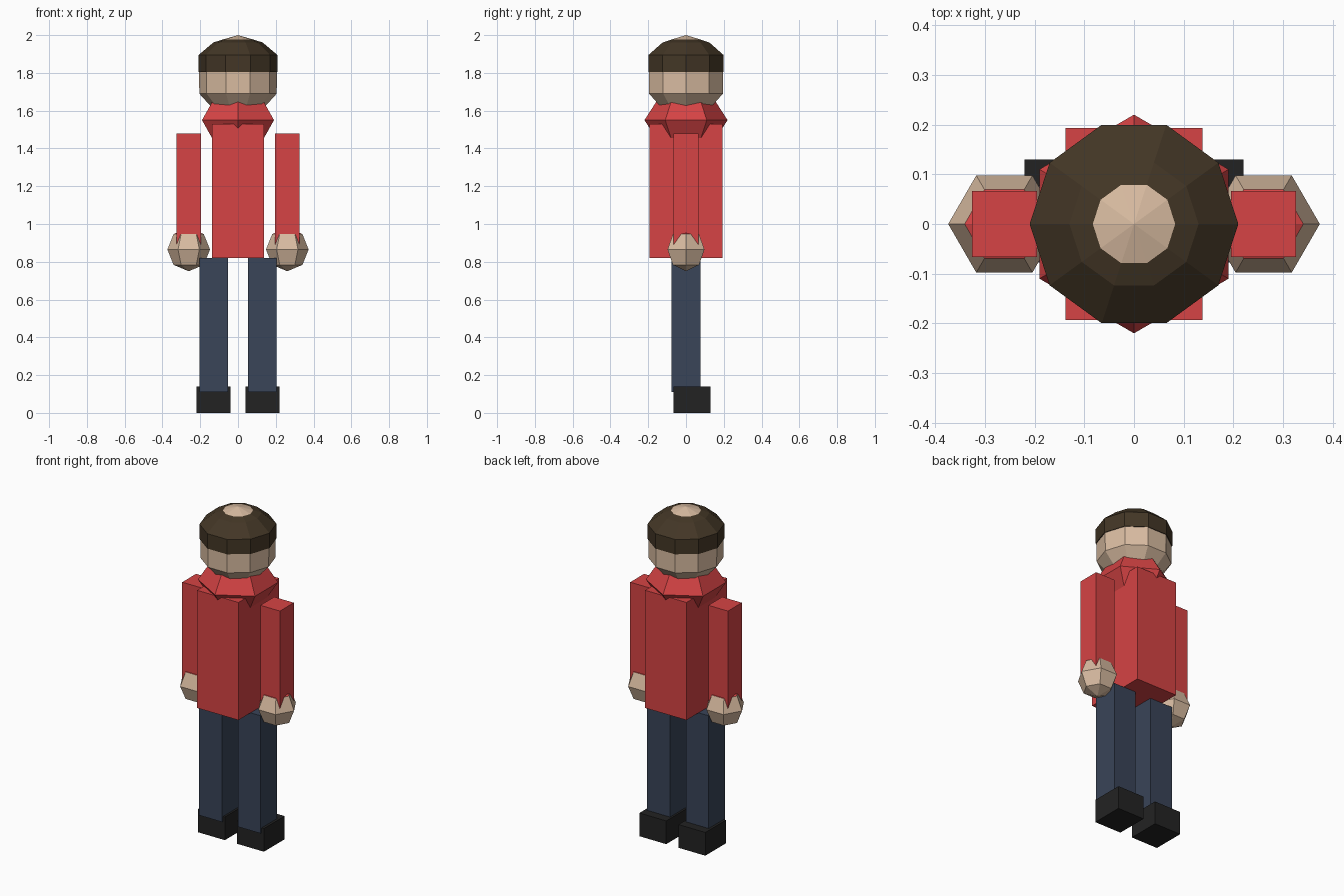
import bpy, bmesh, math

if "Cube" in bpy.data.objects:
    bpy.data.objects.remove(bpy.data.objects["Cube"])


def material(name, rgb):
    m = bpy.data.materials.new(name)
    m.diffuse_color = (*rgb, 1)
    m.use_nodes = True
    m.node_tree.nodes["Principled BSDF"].inputs["Base Color"].default_value = m.diffuse_color
    return m


RED = material("shirt red", (0.67, 0.057, 0.058))
SKIN = material("skin tan", (0.69, 0.50, 0.355))
BROWN = material("hair brown", (0.056, 0.037, 0.019))
NAVY = material("trouser navy", (0.041, 0.058, 0.098))
BLACK = material("shoe black", (0.0165, 0.0165, 0.0165))


def finish(bm, name, mats):
    bmesh.ops.recalc_face_normals(bm, faces=bm.faces)
    me = bpy.data.meshes.new(name)
    bm.to_mesh(me)
    bm.free()
    for m in mats:
        me.materials.append(m)
    ob = bpy.data.objects.new(name, me)
    bpy.context.collection.objects.link(ob)
    return ob


def box(name, x, y, z, mat):
    """Box from (min, max) ranges on each axis."""
    bm = bmesh.new()
    bmesh.ops.create_cube(bm, size=1)
    for v in bm.verts:
        v.co = [(a + b) / 2 + c * (b - a) for c, (a, b) in zip(v.co, (x, y, z))]
    return finish(bm, name, [mat])


def lathe(name, profile, sides, mats, phase=0.0, x=0.0):
    """Faceted turned shape from (radius, z) points, radius 0 makes a pole."""
    bm = bmesh.new()
    rings = []
    for r, z in profile:
        if r == 0:
            rings.append([bm.verts.new((x, 0, z))] * sides)
        else:
            angles = [phase + math.tau * i / sides for i in range(sides)]
            rings.append([bm.verts.new((x + r * math.cos(a), r * math.sin(a), z))
                          for a in angles])
    for lo, hi in zip(rings, rings[1:]):
        for i in range(sides):
            j = (i + 1) % sides
            bm.faces.new(dict.fromkeys((lo[i], lo[j], hi[j], hi[i])))
    return finish(bm, name, mats)


def ball(r, z, height):
    """Four-ring ball profile."""
    c = math.sqrt(0.5)
    return [(0, z - height), (r * c, z - height * c), (r, z),
            (r * c, z + height * c), (0, z + height)]


# Torso and collar
box("torso", (-0.138, 0.138), (-0.193, 0.193), (0.82, 1.53), RED)
lathe("collar", ball(0.22, 1.55, 0.141), 6, [RED], phase=math.pi / 2)

# Head, with the crown showing through the ring of hair
lathe("head", [(0, 1.58), (0.132, 1.61), (0.205, 1.69), (0.206, 1.89),
               (0.12, 1.957), (0.083, 1.976), (0, 2.0)], 10, [SKIN])
lathe("hair", [(0.19, 1.804), (0.21, 1.804), (0.21, 1.894), (0.13, 1.961),
               (0.083, 1.976)], 10, [BROWN])

# Limbs on both sides
for side, s in (("left", -1), ("right", 1)):
    def span(a, b):
        return tuple(sorted((s * a, s * b)))

    box(side + "_arm", span(0.195, 0.326), (-0.066, 0.066), (0.86, 1.48), RED)
    hand = lathe(side + "_hand", ball(0.113, 0.865, 0.115), 6, [SKIN, RED], x=s * 0.261)
    # Cuff: upper cap of the hand
    for f in hand.data.polygons:
        f.material_index = int(f.center.z > 0.94)
    box(side + "_leg", span(0.053, 0.205), (-0.077, 0.077), (0.11, 0.82), NAVY)
    box(side + "_shoe", span(0.041, 0.22), (-0.067, 0.13), (0, 0.14), BLACK)
